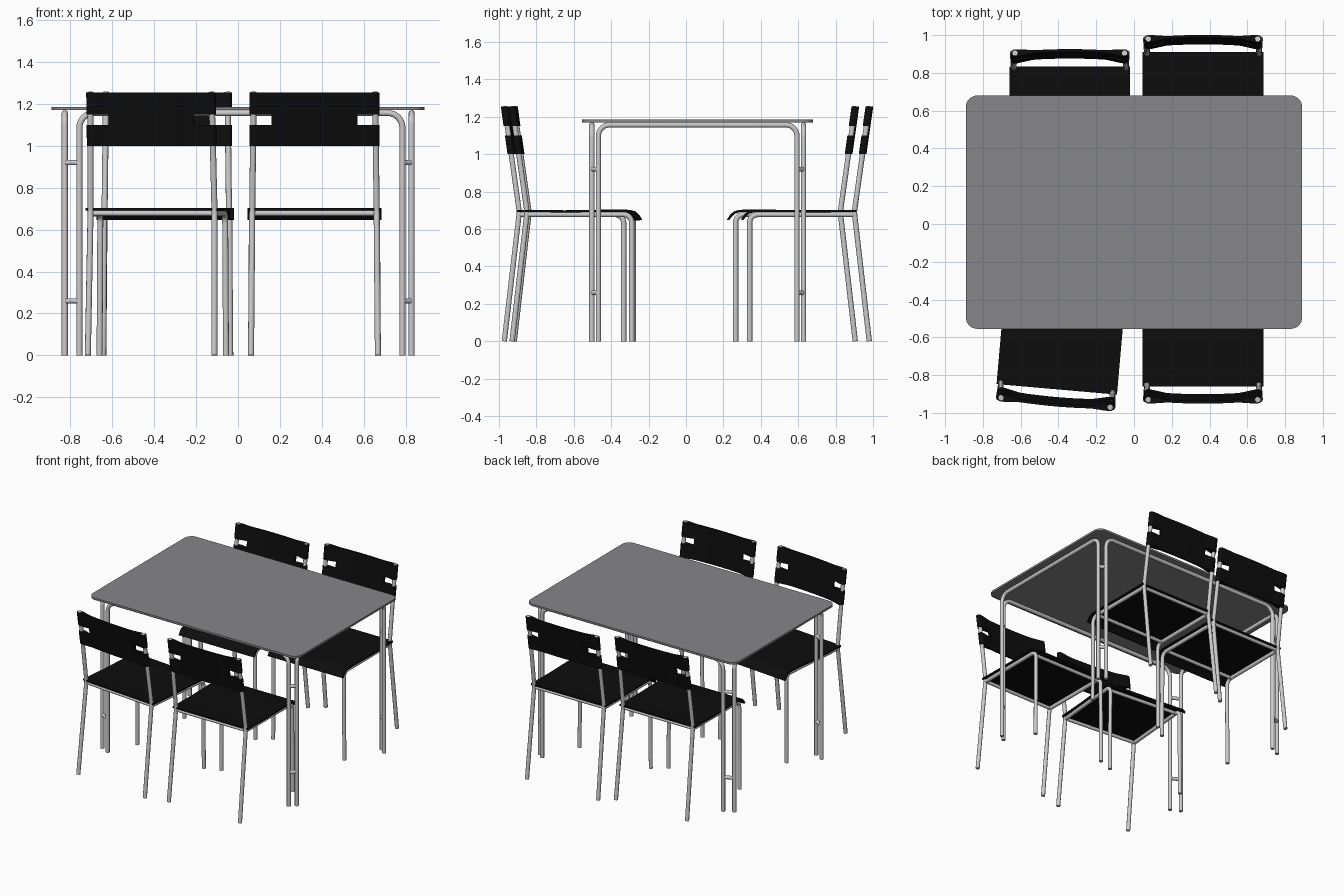
import bpy, bmesh, math
from mathutils import Vector, Matrix

if "Cube" in bpy.data.objects:
    bpy.data.objects.remove(bpy.data.objects["Cube"])


def material(name, v):
    m = bpy.data.materials.new(name)
    m.diffuse_color = (v, v, v * 1.03, 1)
    m.use_nodes = True
    m.node_tree.nodes["Principled BSDF"].inputs["Base Color"].default_value = m.diffuse_color
    return m


BLACK = material("black", 0.004)
GREY = material("dark_grey", 0.24)


def activate(ob):
    bpy.ops.object.select_all(action='DESELECT')
    ob.select_set(True)
    bpy.context.view_layer.objects.active = ob


def fillet(pts, r):
    """Round the inner corners of a polyline."""
    pts = [Vector(p) for p in pts]
    out = [pts[0]]
    for a, b, c in zip(pts, pts[1:], pts[2:]):
        u, v = (a - b).normalized(), (c - b).normalized()
        half = u.angle(v) / 2
        t = r / math.tan(half)
        centre = b + (u + v).normalized() * (r / math.sin(half))
        p, q = b + u * t - centre, b + v * t - centre
        out += [centre + p.slerp(q, i / 8).normalized() * r for i in range(9)]
    return out + [pts[-1]]


def tube(name, pts, radius=0.0145):
    cu = bpy.data.curves.new(name, 'CURVE')
    cu.dimensions = '3D'
    cu.bevel_depth = radius
    cu.bevel_resolution = 3
    cu.use_fill_caps = True
    sp = cu.splines.new('POLY')
    sp.points.add(len(pts) - 1)
    for p, co in zip(sp.points, pts):
        p.co = (*co, 1)
    ob = bpy.data.objects.new(name, cu)
    bpy.context.collection.objects.link(ob)
    activate(ob)
    bpy.ops.object.convert(target='MESH')
    ob = bpy.context.object
    bpy.ops.object.shade_smooth_by_angle(angle=math.radians(50))
    return ob


def prism(name, outline, vec, mat):
    """Extrude a closed outline along a vector."""
    bm = bmesh.new()
    face = bm.faces.new([bm.verts.new(p) for p in outline])
    new = bmesh.ops.extrude_face_region(bm, geom=[face])['geom']
    bmesh.ops.translate(bm, vec=vec, verts=[g for g in new if isinstance(g, bmesh.types.BMVert)])
    bmesh.ops.recalc_face_normals(bm, faces=bm.faces)
    me = bpy.data.meshes.new(name)
    bm.to_mesh(me)
    bm.free()
    me.materials.append(mat)
    ob = bpy.data.objects.new(name, me)
    bpy.context.collection.objects.link(ob)
    activate(ob)
    bpy.ops.object.shade_smooth_by_angle(angle=math.radians(35))
    return ob


# Table top with rounded corners
CY = 0.0625
top = []
for sx, sy, a0 in ((1, 1, 0), (-1, 1, 90), (-1, -1, 180), (1, -1, 270)):
    for i in range(9):
        a = math.radians(a0 + i * 90 / 8)
        top.append((sx * 0.83 + 0.06 * math.cos(a), CY + sy * 0.5575 + 0.06 * math.sin(a), 1.171))
prism("table_top", top, (0, 0, 0.015), GREY)

# Table leg frames: one bent tube along each edge
BAR = 1.157
for side, s in (("front", -1), ("back", 1)):
    y = CY + s * 0.566
    tube(side + "_table_frame",
         fillet([(-0.757, y, 0), (-0.757, y, BAR), (0.785, y, BAR), (0.785, y, 0)], 0.07))
for side, x in (("left", -0.827), ("right", 0.829)):
    y0, y1 = CY - 0.531, CY + 0.531
    tube(side + "_table_frame",
         fillet([(x, y0, 0), (x, y0, BAR), (x, y1, BAR), (x, y1, 0)], 0.06))

# Rungs joining each pair of table legs
for xa, xb in ((-0.827, -0.757), (0.829, 0.785)):
    for s in (-1, 1):
        for z in (0.26, 0.92):
            tube("leg_rung", [(xa, CY + s * 0.531, z), (xb, CY + s * 0.566, z)], 0.013)


# Chair, facing +y, back feet on y = 0
def lean(z):
    return 0.08 * (1.255 - z) / 0.565


parts = []
for s, side in ((-1, "left"), (1, "right")):
    parts.append(tube(side + "_rear_leg", fillet(
        [(s * 0.303, 0, 0), (s * 0.297, 0.08, 0.69), (s * 0.29, 0, 1.257)], 0.15)))
    parts.append(tube(side + "_front_leg_and_rail", fillet(
        [(s * 0.303, 0.64, 0), (s * 0.299, 0.64, 0.678), (s * 0.297, 0.08, 0.678)], 0.045)))
for name, y in (("rear_seat_bar", 0.085), ("front_seat_bar", 0.595)):
    parts.append(tube(name, [(-0.297, y, 0.678), (0.297, y, 0.678)], 0.013))

# Seat sheet with a front edge curling down
upper = [(0.07, 0.703), (0.3, 0.7), (0.55, 0.704), (0.62, 0.703), (0.65, 0.694), (0.67, 0.676), (0.686, 0.65)]
lower = [(0.674, 0.647), (0.658, 0.668), (0.642, 0.682), (0.617, 0.691), (0.55, 0.692), (0.3, 0.689), (0.07, 0.691)]
parts.append(prism("seat", [(-0.32, y, z) for y, z in upper + lower], (0.64, 0, 0), BLACK))


# Backrest: bowed panel that widens to wrap the leg tubes
def panel(name, half, wrap, z0, z1):
    xs = [-half + 2 * half * i / 24 for i in range(25)]
    bow = lambda x: -0.014 * (1 - (x / 0.29) ** 2)
    thick = lambda x: 0.007 + 0.013 * min(1, max(0, (abs(x) - 0.19) / 0.09))
    cap = [math.radians(90 - 180 * i / 8) for i in range(1, 8)] if wrap else []
    pts = [(x, bow(x) + thick(x)) for x in xs]
    pts += [(half + 0.02 * math.cos(a), 0.02 * math.sin(a)) for a in cap]
    pts += [(x, bow(x) - thick(x)) for x in reversed(xs)]
    pts += [(-half - 0.02 * math.cos(a), -0.02 * math.sin(a)) for a in cap]
    return prism(name, [(x, y + lean(z0), z0) for x, y in pts],
                 (0, lean(z1) - lean(z0), z1 - z0), BLACK)


parts.append(panel("backrest_upper", 0.291, True, 1.15, 1.254))
parts.append(panel("backrest_lower", 0.291, True, 1.0, 1.1))
parts.append(panel("backrest_middle", 0.205, False, 1.1, 1.15))

# Place the four chairs
places = [(0.365, -0.93, 0), (-0.415, -0.945, -5), (0.365, 0.98, 180), (-0.34, 0.905, 180)]
for n, (x, y, deg) in enumerate(places):
    m = Matrix.Translation((x, y, 0)) @ Matrix.Rotation(math.radians(deg), 4, 'Z')
    for part in parts:
        ob = part
        if n:
            ob = part.copy()
            bpy.context.collection.objects.link(ob)
        ob.matrix_world = m
